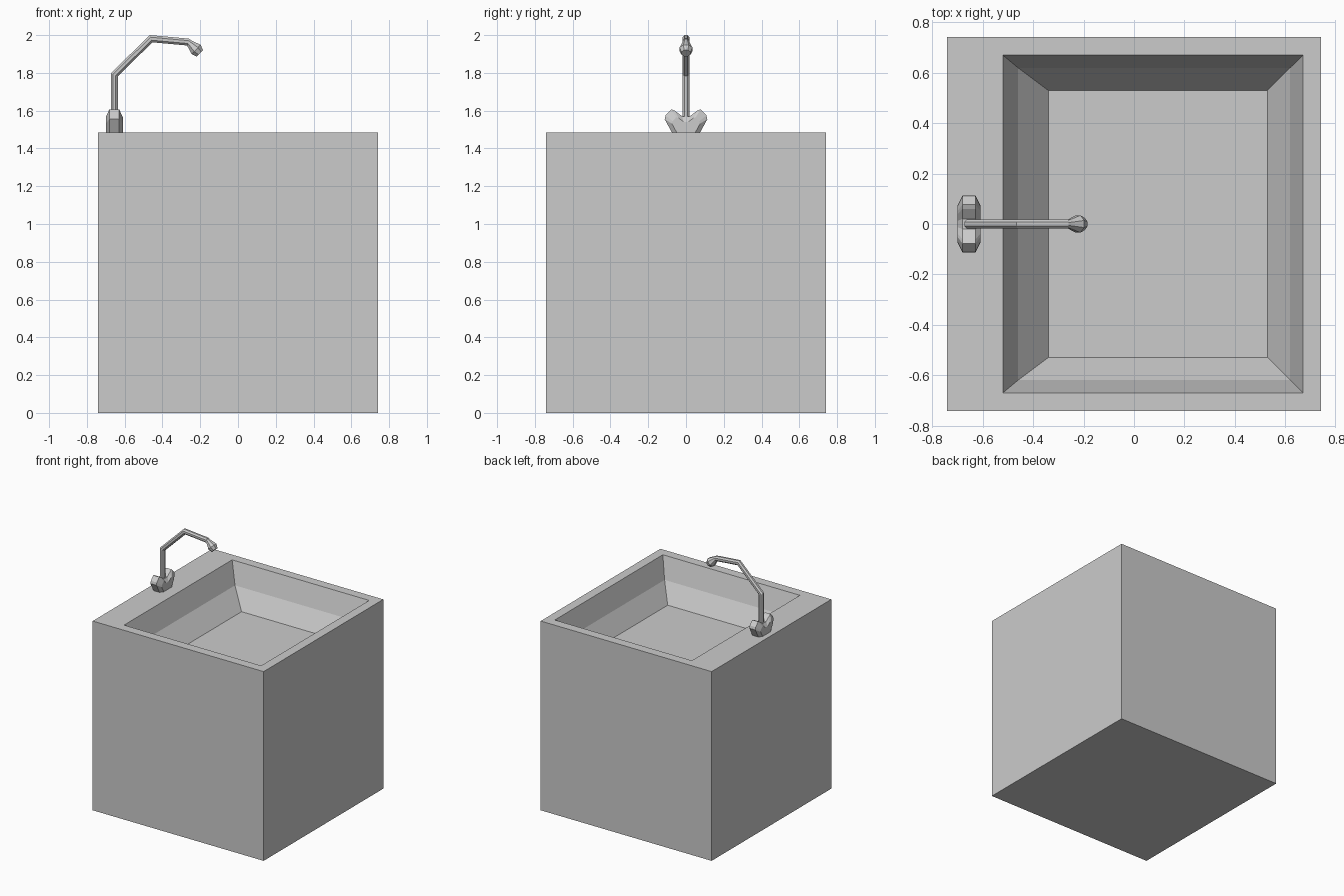
import bpy, bmesh, math
from mathutils import Vector

cube = bpy.data.objects.get("Cube")
if cube:
    bpy.data.objects.remove(cube, do_unlink=True)

grey = bpy.data.materials.new("light_grey")
grey.use_nodes = True
colour = (0.6, 0.6, 0.6, 1)
grey.diffuse_color = colour
grey.node_tree.nodes["Principled BSDF"].inputs["Base Color"].default_value = colour


def loft(name, rings, cap_start=True, cap_end=True):
    """Bridge equal-length rings of points into one flat-shaded object."""
    bm = bmesh.new()
    loops = [[bm.verts.new(p) for p in ring] for ring in rings]
    n = len(loops[0])
    for a, b in zip(loops, loops[1:]):
        for i in range(n):
            j = (i + 1) % n
            bm.faces.new((a[i], a[j], b[j], b[i]))
    if cap_start:
        bm.faces.new(loops[0][::-1])
    if cap_end:
        bm.faces.new(loops[-1])
    bmesh.ops.recalc_face_normals(bm, faces=bm.faces)
    mesh = bpy.data.meshes.new(name)
    bm.to_mesh(mesh)
    bm.free()
    mesh.materials.append(grey)
    obj = bpy.data.objects.new(name, mesh)
    bpy.context.collection.objects.link(obj)
    return obj


def rectangle(x0, x1, y, z):
    return [(x0, -y, z), (x1, -y, z), (x1, y, z), (x0, y, z)]


# Cabinet block with its recessed basin, from the underside to the basin floor
half, top = 0.742, 1.485
loft("sink_block", [
    rectangle(-half, half, half, 0),
    rectangle(-half, half, half, top),
    rectangle(-0.52, 0.67, 0.67, top),
    rectangle(-0.46, 0.62, 0.62, top - 0.165),
    rectangle(-0.34, 0.53, 0.53, top - 0.305),
])

# Tap base: a two-lobed profile, chamfered on both faces
tap_x = -0.655
right_half = [(0.075, 0), (0.113, 0.07), (0.108, 0.09), (0.078, 0.122), (0.06, 0.115), (0.02, 0.085)]
profile = right_half + [(-y, z) for y, z in reversed(right_half)]


def base_ring(x, scale):
    return [(tap_x + x, y * scale, top + z * scale) for y, z in profile]


loft("tap_base", [base_ring(-0.045, 0.66), base_ring(-0.026, 1),
                  base_ring(0.026, 1), base_ring(0.045, 0.66)])


def tube(name, path, sides=8):
    """Mitred tube along (x, z, radius) points in the xz plane."""
    pts = [Vector((x, 0, z)) for x, z, r in path]
    rings = []
    for i, p in enumerate(pts):
        before = (p - pts[i - 1]).normalized() if i else None
        after = (pts[i + 1] - p).normalized() if i + 1 < len(pts) else None
        before, after = before or after, after or before
        tangent = (before + after).normalized()
        across = Vector((-tangent.z, 0, tangent.x)) / tangent.dot(after)
        r = path[i][2]
        angles = [2 * math.pi * (k + 0.5) / sides for k in range(sides)]
        rings.append([p + r * (math.cos(a) * across + math.sin(a) * Vector((0, 1, 0)))
                      for a in angles])
    return loft(name, rings)


# Bent spout and its flared nozzle
pipe = 0.02
tube("spout", [(tap_x, top + 0.05, pipe), (tap_x, 1.79, pipe),
               (-0.46, 1.981, pipe), (-0.262, 1.963, pipe)])
tube("nozzle", [(-0.272, 1.972, 0.014), (-0.256, 1.957, pipe),
                (-0.222, 1.924, 0.037), (-0.202, 1.904, 0.026)])
